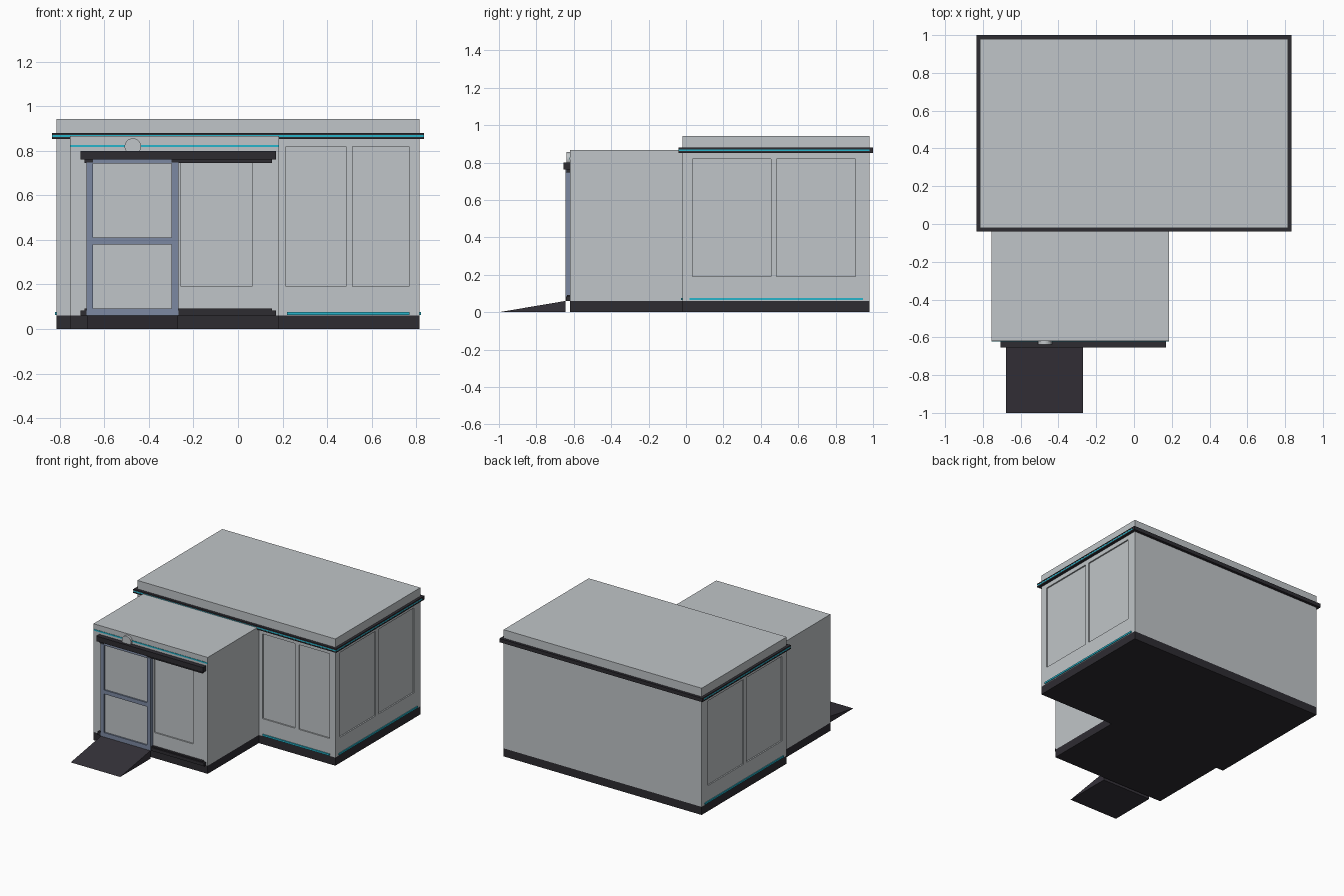
import bpy, bmesh, math

if "Cube" in bpy.data.objects:
    bpy.data.objects.remove(bpy.data.objects["Cube"])

def material(name, rgb):
    m = bpy.data.materials.new(name)
    m.diffuse_color = (*rgb, 1)
    m.use_nodes = True
    m.node_tree.nodes["Principled BSDF"].inputs["Base Color"].default_value = m.diffuse_color
    return m

GREY = material("wall grey", (0.53, 0.56, 0.58))
DARK = material("dark trim", (0.027, 0.025, 0.031))
RAMP = material("ramp charcoal", (0.036, 0.032, 0.042))
CYAN = material("cyan stripe", (0.02, 0.46, 0.60))
BLUE = material("blue grey frame", (0.20, 0.25, 0.36))

def add(name, bm, mat):
    me = bpy.data.meshes.new(name)
    bmesh.ops.recalc_face_normals(bm, faces=bm.faces)
    bm.to_mesh(me)
    bm.free()
    ob = bpy.data.objects.new(name, me)
    bpy.context.collection.objects.link(ob)
    if mat:
        me.materials.append(mat)
    return ob

def box(name, x, y, z, mat):
    bm = bmesh.new()
    bmesh.ops.create_cube(bm, size=1)
    for v in bm.verts:
        v.co = [r[0] if c < 0 else r[1] for c, r in zip(v.co, (x, y, z))]
    return add(name, bm, mat)

def recess(ob, cuts):
    """Cut shallow panels into a wall block."""
    cutters = []
    for c in cuts:
        cut = box("panel_cutter", *c, None)
        cut.hide_render = True
        mod = ob.modifiers.new("panel", 'BOOLEAN')
        mod.operation, mod.object, mod.solver = 'DIFFERENCE', cut, 'EXACT'
        cutters.append(cut)
    dg = bpy.context.evaluated_depsgraph_get()
    mesh = bpy.data.meshes.new_from_object(ob.evaluated_get(dg))
    ob.modifiers.clear()
    ob.data = mesh
    for cut in cutters:
        bpy.data.objects.remove(cut)
    mesh.materials.clear()
    mesh.materials.append(GREY)

W, F, B, D = 0.815, -0.02, 0.98, 0.01     # half width, front, back, panel depth
AX, AF, AT = (-0.755, 0.185), -0.62, 0.866  # annex width, front, top

# main hall with panelled front and sides
hall = box("main_hall", (-W, W), (F, B), (0.06, 0.943), GREY)
pz = (0.19, 0.82)
cuts = [((0.215, 0.485), (F - 0.1, F + D), pz), ((0.515, 0.768), (F - 0.1, F + D), pz)]
for y in ((0.035, 0.455), (0.485, 0.905)):
    cuts += [((W - D, W + 0.1), y, pz), ((-W - 0.1, -W + D), y, pz)]
recess(hall, cuts)

# entrance annex with one panel
annex = box("entrance_annex", AX, (AF, F), (0.06, AT), GREY)
recess(annex, [((-0.255, 0.063), (AF - 0.1, AF + D), (0.19, 0.75))])

# dark plinths
box("hall_plinth", (-W, W), (F, B), (0, 0.06), DARK)
box("annex_plinth", AX, (AF, F), (0, 0.06), DARK)

# roof trim: two dark rails around the hall with a cyan light between
def rail(name, z, o, mat, back=True):
    t = 0.02
    box(name + "_front", (-W - o, W + o), (F - o, F), z, mat)
    if back:
        box(name + "_back", (-W - o, W + o), (B, B + o), z, mat)
    for s, n in ((-1, "_left"), (1, "_right")):
        box(name + n, sorted((s * W, s * (W + o))), (F, B), z, mat)

rail("trim_lower", (0.852, 0.861), 0.02, DARK)
rail("trim_upper", (0.871, 0.880), 0.02, DARK)
rail("trim_light", (0.861, 0.871), 0.019, CYAN, back=False)
box("trim_back_core", (-W - 0.02, W + 0.02), (B, B + 0.02), (0.861, 0.871), DARK)

# cyan strips along the floor and annex head
sz = (0.064, 0.077)
box("floor_strip_front", (0.22, 0.77), (F - 0.008, F), sz, CYAN)
box("floor_strip_right", (W, W + 0.006), (0.02, 0.945), sz, CYAN)
box("floor_strip_left", (-W - 0.006, -W), (0.02, 0.945), sz, CYAN)
box("annex_strip", AX, (AF - 0.003, AF), (0.817, 0.827), CYAN)

# door rails above and below
box("door_track_top", (-0.708, 0.17), (-0.655, AF), (0.762, 0.80), DARK)
box("door_track_lip", (-0.69, 0.153), (-0.64, AF), (0.746, 0.762), DARK)
box("door_track_bottom", (-0.708, 0.17), (-0.641, AF), (0.06, 0.084), DARK)
box("door_track_bottom_lip", (-0.69, 0.153), (-0.636, AF), (0.084, 0.092), DARK)

# sliding door
dy = (-0.645, AF)
box("door_stile_left", (-0.681, -0.650), dy, (0.06, 0.748), BLUE)
box("door_stile_right", (-0.298, -0.267), dy, (0.06, 0.748), BLUE)
for n, z in (("bottom", (0.06, 0.093)), ("middle", (0.38, 0.41)), ("top", (0.742, 0.762))):
    box("door_rail_" + n, (-0.650, -0.298), dy, z, BLUE)
box("door_panel", (-0.650, -0.298), (-0.634, AF), (0.093, 0.742), GREY)

# round lamp above the door
bm = bmesh.new()
bmesh.ops.create_cone(bm, cap_ends=True, segments=32, radius1=0.037, radius2=0.037, depth=0.018)
lamp = add("door_lamp", bm, GREY)
lamp.rotation_euler = (math.pi / 2, 0, 0)
lamp.location = (-0.472, -0.629, 0.819)

# entrance ramp: extruded wedge
bm = bmesh.new()
prof = [(-1.0, 0), (-0.645, 0), (-0.645, 0.06)]
face = bm.faces.new([bm.verts.new((-0.677, y, z)) for y, z in prof])
ext = bmesh.ops.extrude_face_region(bm, geom=[face])
bmesh.ops.translate(bm, vec=(0.407, 0, 0),
                    verts=[v for v in ext["geom"] if isinstance(v, bmesh.types.BMVert)])
add("entrance_ramp", bm, RAMP)
